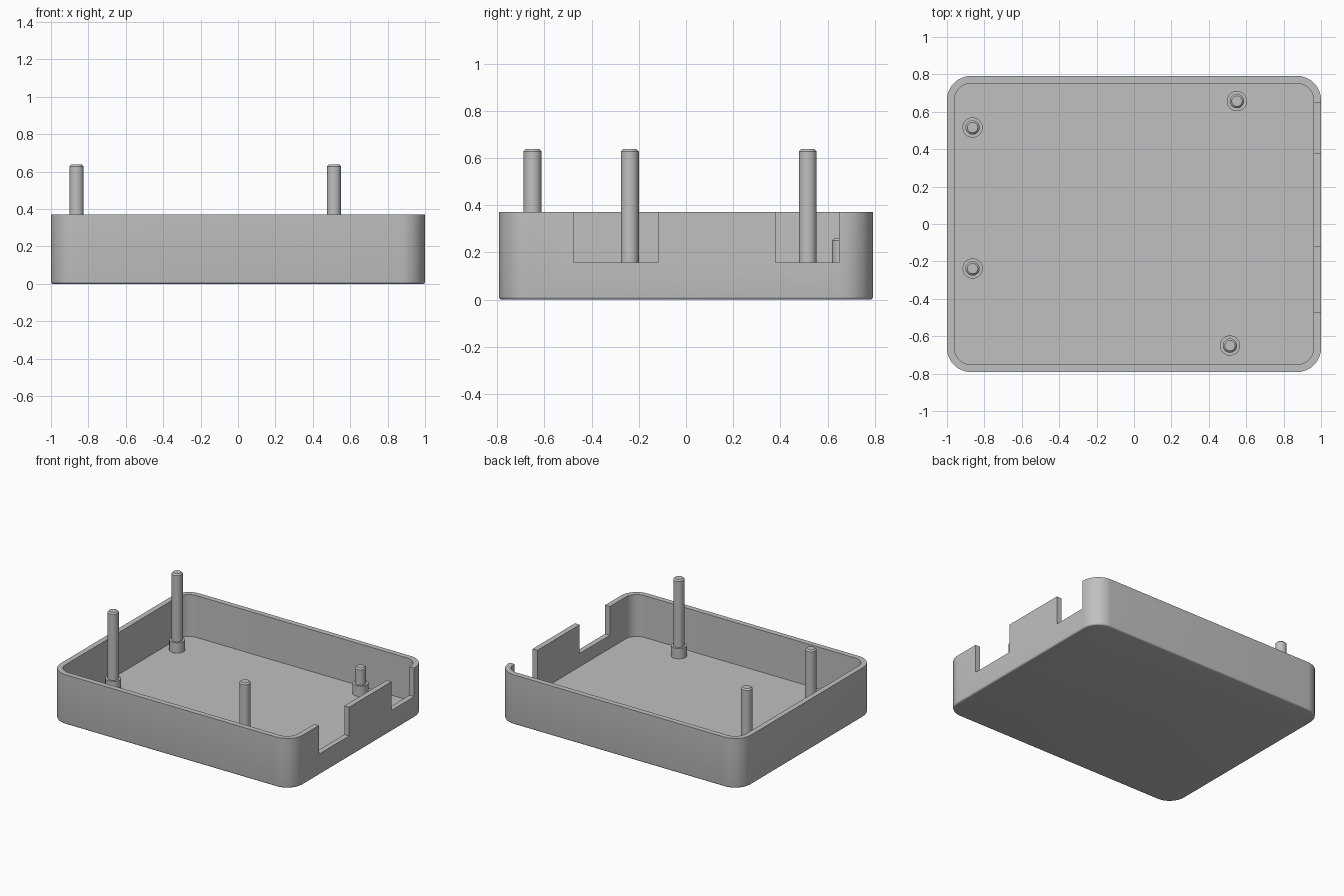
import bpy, bmesh
from math import sin, cos, pi, radians

if "Cube" in bpy.data.objects:
    bpy.data.objects.remove(bpy.data.objects["Cube"], do_unlink=True)

# Single plain grey material
grey = bpy.data.materials.new("plain grey")
grey.use_nodes = True
GREY = (0.53, 0.53, 0.53, 1)
grey.diffuse_color = GREY
grey.node_tree.nodes["Principled BSDF"].inputs["Base Color"].default_value = GREY

HALF_X, HALF_Y, HEIGHT = 1.0, 0.792, 0.37
WALL, FLOOR, CORNER, FILLET = 0.04, 0.058, 0.13, 0.012


def rounded_rect(inset, steps=12):
    """Outline of the box, moved inward by inset."""
    r = CORNER - inset
    points = []
    for quarter, (sx, sy) in enumerate([(1, 1), (-1, 1), (-1, -1), (1, -1)]):
        for i in range(steps + 1):
            a = (quarter + i / steps) * pi / 2
            points.append((sx * (HALF_X - CORNER) + r * cos(a),
                           sy * (HALF_Y - CORNER) + r * sin(a)))
    return points


def circle(radius, sides=32):
    return [(radius * cos(2 * pi * i / sides), radius * sin(2 * pi * i / sides))
            for i in range(sides)]


def skin(name, levels, location=(0, 0, 0)):
    """Join stacked outlines (outline, z) into a closed solid."""
    bm = bmesh.new()
    rings = [[bm.verts.new((x, y, z)) for x, y in outline] for outline, z in levels]
    for low, high in zip(rings, rings[1:]):
        n = len(low)
        for i in range(n):
            j = (i + 1) % n
            bm.faces.new((low[i], low[j], high[j], high[i]))
    bm.faces.new(rings[0][::-1])
    bm.faces.new(rings[-1])
    bmesh.ops.recalc_face_normals(bm, faces=bm.faces)
    mesh = bpy.data.meshes.new(name)
    bm.to_mesh(mesh)
    bm.free()
    mesh.materials.append(grey)
    obj = bpy.data.objects.new(name, mesh)
    obj.location = location
    bpy.context.collection.objects.link(obj)
    return obj


def activate(obj):
    bpy.ops.object.select_all(action='DESELECT')
    obj.select_set(True)
    bpy.context.view_layer.objects.active = obj


def smooth(obj):
    activate(obj)
    bpy.ops.object.shade_smooth_by_angle(angle=radians(30))


# Open tray: filleted underside, outer wall, rim, inner wall and floor
levels = []
for i in range(5):
    a = i / 4 * pi / 2
    levels.append((rounded_rect(FILLET * (1 - sin(a))), FILLET * (1 - cos(a))))
levels += [(rounded_rect(0), HEIGHT), (rounded_rect(WALL), HEIGHT),
           (rounded_rect(WALL), FLOOR)]
tray = skin("tray", levels)

# Two connector openings in the side wall
NOTCH_BOTTOM = 0.156
for y0, y1 in [(-0.474, -0.119), (0.38, 0.648)]:
    outline = [(0.92, y0), (1.1, y0), (1.1, y1), (0.92, y1)]
    cutter = skin("opening_cutter", [(outline, NOTCH_BOTTOM), (outline, 0.5)])
    cutter.hide_render = True
    cut = tray.modifiers.new("opening", 'BOOLEAN')
    cut.operation = 'DIFFERENCE'
    cut.solver = 'EXACT'
    cut.object = cutter
    activate(tray)
    bpy.ops.object.modifier_apply(modifier=cut.name)
    bpy.data.objects.remove(cutter, do_unlink=True)
smooth(tray)

# Mounting posts: a wide collar with a chamfered pin
COLLAR_TOP, COLLAR_R, PIN_R = 0.135, 0.054, 0.038
posts = {
    "back_right": (-0.863, 0.516, 0.638),
    "front_right": (-0.863, -0.238, 0.638),
    "front_left": (0.513, -0.65, 0.638),
    "back_left": (0.55, 0.657, 0.26),
}
for place, (x, y, top) in posts.items():
    base = FLOOR - 0.01
    post = skin(place + "_post", [
        (circle(COLLAR_R), base), (circle(COLLAR_R), COLLAR_TOP),
        (circle(PIN_R), COLLAR_TOP), (circle(PIN_R), top - 0.01),
        (circle(PIN_R - 0.01), top)], (x, y, 0))
    smooth(post)
